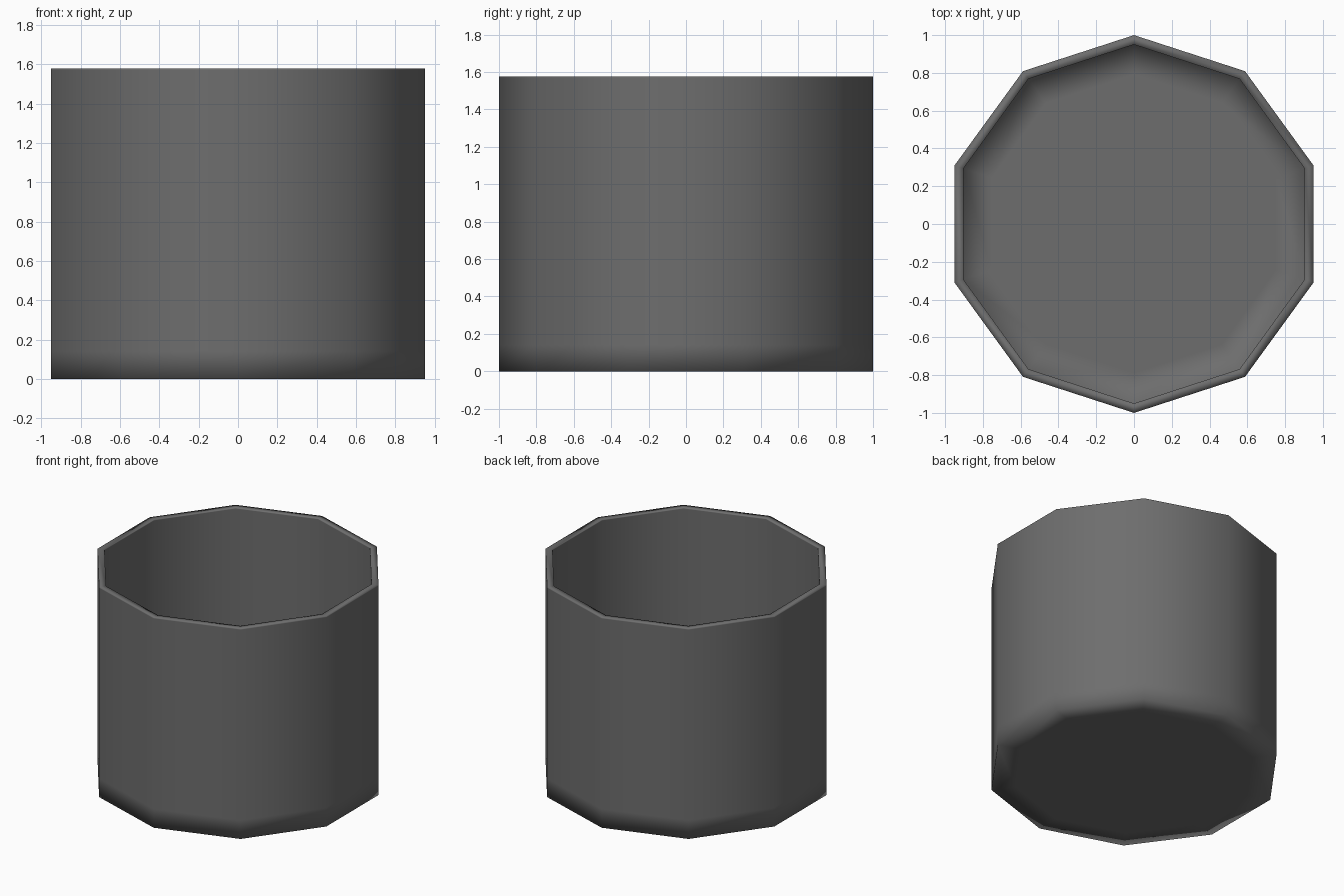
import bpy, bmesh, math

if "Cube" in bpy.data.objects:
    bpy.data.objects.remove(bpy.data.objects["Cube"])

SIDES = 10
HEIGHT = 1.577
WALL = 0.05

# Cup cross-section (radius, z): underside, outer wall, rim, inner wall, floor
inner = 1 - WALL
profile = [
    (0.83, 0), (1, 0), (1, 0.14), (1, HEIGHT - 0.006), (1, HEIGHT),
    (inner, HEIGHT), (inner, HEIGHT - 0.006), (inner, WALL + 0.13),
    (inner, WALL), (0.79, WALL),
]

bm = bmesh.new()


def ring(radius, z):
    # Decagon with corners pointing to the front and back
    angles = [math.pi / 2 + 2 * math.pi * i / SIDES for i in range(SIDES)]
    return [bm.verts.new((radius * math.cos(a), radius * math.sin(a), z)) for a in angles]


rings = [ring(r, z) for r, z in profile]
for low, high in zip(rings, rings[1:]):
    for i in range(SIDES):
        j = (i + 1) % SIDES
        bm.faces.new((low[i], low[j], high[j], high[i]))

# Underside and inside floor
bm.faces.new(rings[0][::-1])
bm.faces.new(rings[-1])
bmesh.ops.recalc_face_normals(bm, faces=bm.faces)
for face in bm.faces:
    face.smooth = True

mesh = bpy.data.meshes.new("open_cup")
bm.to_mesh(mesh)
bm.free()
cup = bpy.data.objects.new("open_cup", mesh)
bpy.context.collection.objects.link(cup)

# Dark grey surface
dark = bpy.data.materials.new("dark_grey")
dark.diffuse_color = (0.155, 0.155, 0.155, 1)
dark.use_nodes = True
dark.node_tree.nodes["Principled BSDF"].inputs["Base Color"].default_value = dark.diffuse_color
mesh.materials.append(dark)
